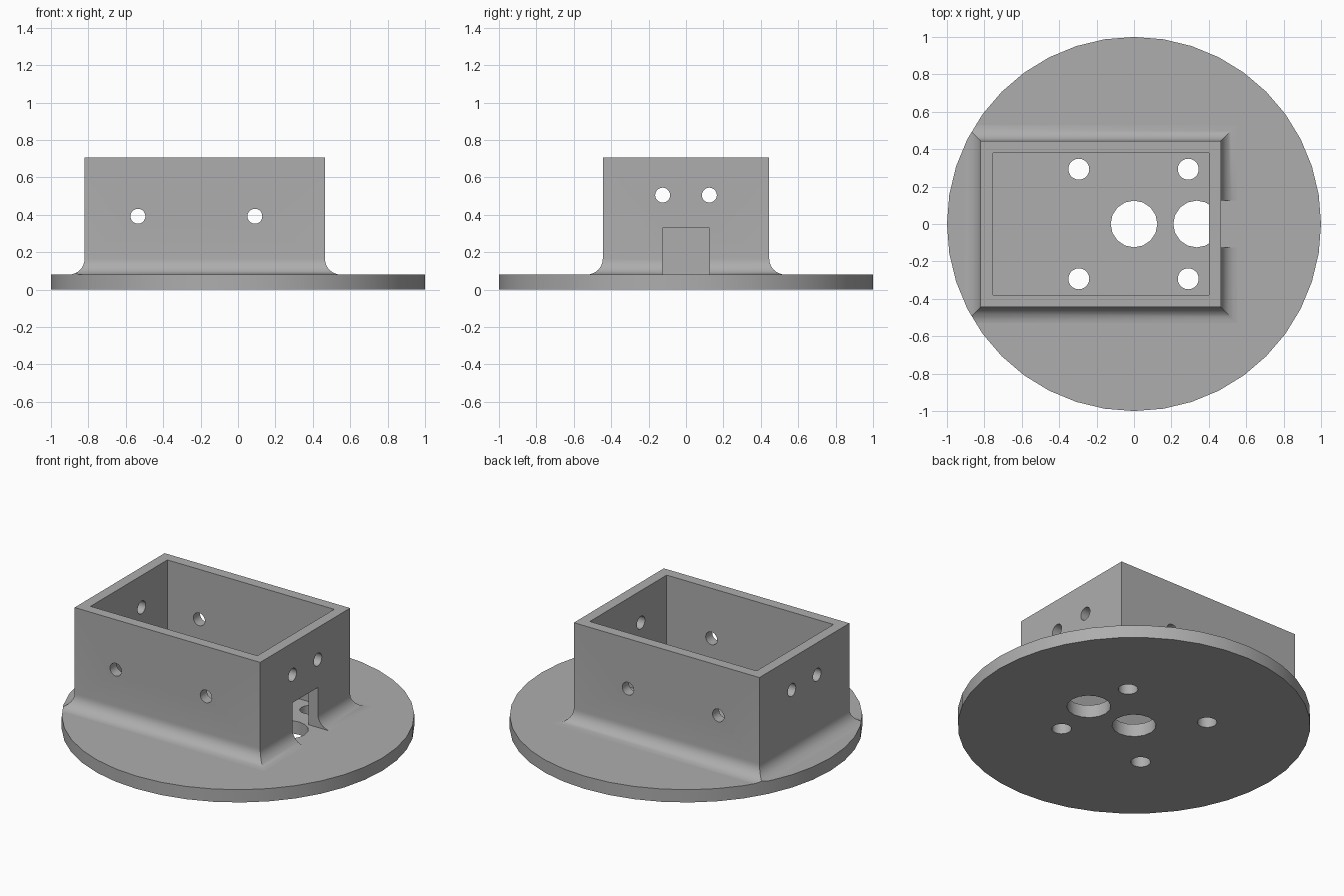
import bpy, bmesh, math
from mathutils import Matrix

if "Cube" in bpy.data.objects:
    bpy.data.objects.remove(bpy.data.objects["Cube"], do_unlink=True)

BASE_TOP, TOP = 0.08, 0.705
X0, X1, Y = -0.82, 0.465, 0.445      # outer walls of the housing
WALL, FILLET = 0.065, 0.085

gray = bpy.data.materials.new("plain gray")
gray.use_nodes = True
color = (0.42, 0.42, 0.42, 1)
gray.diffuse_color = color
gray.node_tree.nodes["Principled BSDF"].inputs["Base Color"].default_value = color


def make(name, bm):
    bmesh.ops.recalc_face_normals(bm, faces=bm.faces)
    mesh = bpy.data.meshes.new(name)
    bm.to_mesh(mesh)
    bm.free()
    mesh.materials.append(gray)
    obj = bpy.data.objects.new(name, mesh)
    bpy.context.collection.objects.link(obj)
    return obj


def cylinder(name, center, radius, depth, axis="Z", sides=20):
    turn = {"X": Matrix.Rotation(math.pi / 2, 4, "Y"),
            "Y": Matrix.Rotation(math.pi / 2, 4, "X"), "Z": Matrix()}[axis]
    bm = bmesh.new()
    bmesh.ops.create_cone(bm, cap_ends=True, segments=sides, radius1=radius, radius2=radius,
                          depth=depth, matrix=Matrix.Translation(center) @ turn)
    return make(name, bm)


def box(name, center, size):
    bm = bmesh.new()
    bmesh.ops.create_cube(bm, size=1, matrix=Matrix.Translation(center) @ Matrix.Diagonal((*size, 1)))
    return make(name, bm)


def carve(obj, cutter, operation="DIFFERENCE"):
    mod = obj.modifiers.new("carve", "BOOLEAN")
    mod.operation, mod.solver, mod.object = operation, "EXACT", cutter
    bpy.ops.object.select_all(action="DESELECT")
    bpy.context.view_layer.objects.active = obj
    obj.select_set(True)
    bpy.ops.object.modifier_apply(modifier=mod.name)
    bpy.data.objects.remove(cutter, do_unlink=True)


# Round base plate with screw holes and two cable holes
base = cylinder("base_plate", (0, 0, BASE_TOP / 2), 1, BASE_TOP, sides=40)
for x in (-0.295, 0.29):
    for y in (-0.293, 0.293):
        carve(base, cylinder("screw_cutter", (x, y, 0), 0.056, 1))
for x in (0, 0.335):
    carve(base, cylinder("cable_cutter", (x, 0, 0), 0.125, 1, sides=16))

# Open housing: rectangular rings lofted through a concave foot, then down inside
rings = []
for i in range(9):
    a = math.pi / 2 * (1 - i / 8)
    rings.append((FILLET * (1 - math.cos(a)), BASE_TOP + FILLET * (1 - math.sin(a))))
rings += [(0, TOP), (-WALL, TOP), (-WALL, BASE_TOP)]
bm = bmesh.new()
loops = [[bm.verts.new(p) for p in ((X0 - d, -Y - d, z), (X1 + d, -Y - d, z),
                                    (X1 + d, Y + d, z), (X0 - d, Y + d, z))] for d, z in rings]
for low, high in zip(loops, loops[1:] + loops[:1]):
    for i in range(4):
        j = (i + 1) % 4
        bm.faces.new((low[i], low[j], high[j], high[i]))
housing = make("housing", bm)

# Trim the foot to the plate edge, then cut the doorway and the side holes
carve(housing, cylinder("trim", (0, 0, 0.5), 1, 2, sides=40), "INTERSECT")
carve(housing, box("doorway_cutter", (0.5, 0, 0.18), (0.3, 0.25, 0.3)))
for x in (-0.535, 0.09):
    carve(housing, cylinder("side_cutter", (x, 0, 0.392), 0.04, 2, "Y"))
for y in (-0.125, 0.125):
    carve(housing, cylinder("end_cutter", (0, y, 0.505), 0.04, 3, "X"))

# Smooth the curved faces, keep the corners crisp
for obj in (base, housing):
    bpy.ops.object.select_all(action="DESELECT")
    bpy.context.view_layer.objects.active = obj
    obj.select_set(True)
    bpy.ops.object.shade_smooth_by_angle(angle=math.radians(30))
